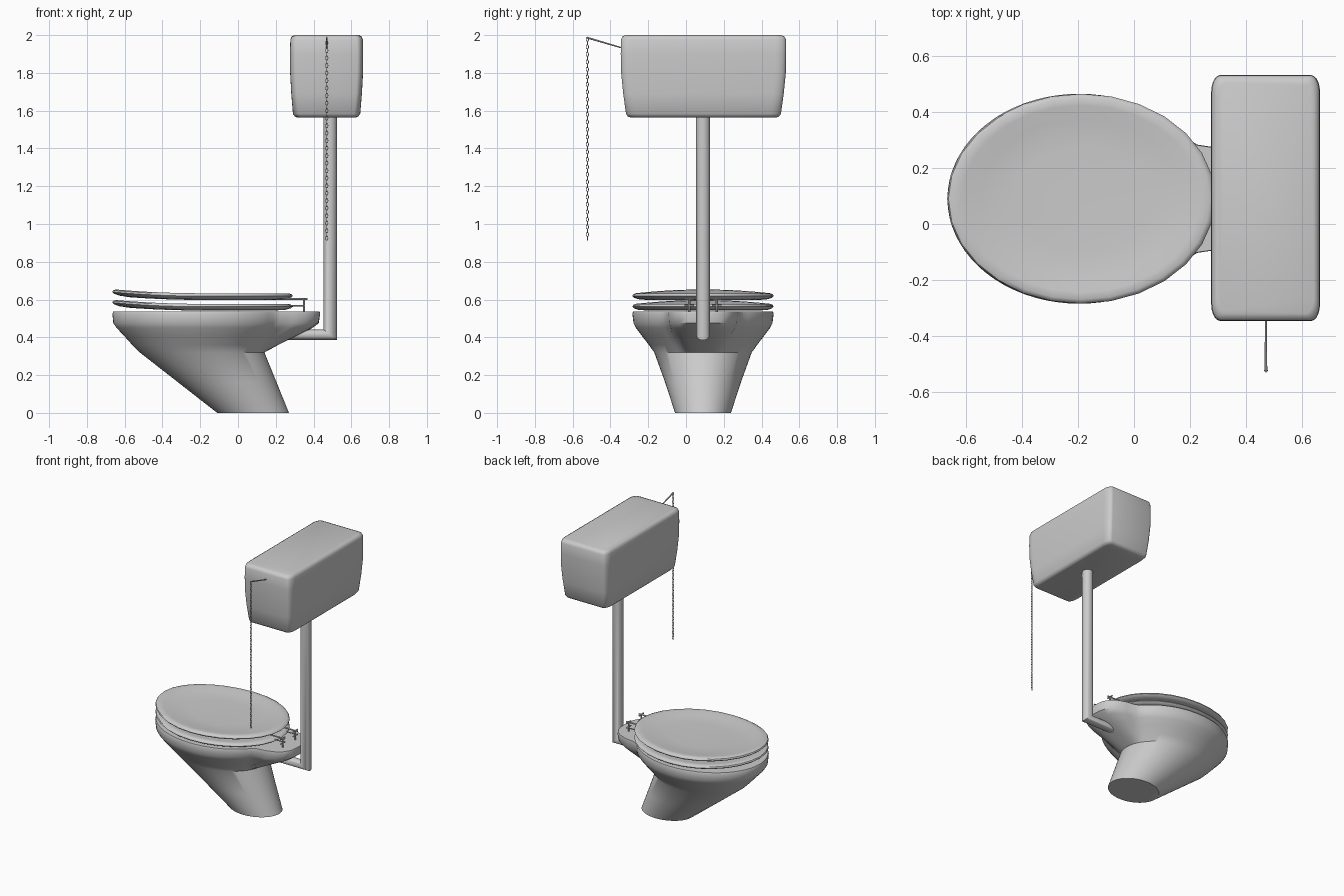
import bpy, bmesh, math
from mathutils import Vector

if "Cube" in bpy.data.objects:
    bpy.data.objects.remove(bpy.data.objects["Cube"])

YC = 0.09  # symmetry plane of bowl, seat and pipe


def finish(name, bm, angle=40):
    bmesh.ops.recalc_face_normals(bm, faces=bm.faces)
    me = bpy.data.meshes.new(name)
    bm.to_mesh(me)
    bm.free()
    ob = bpy.data.objects.new(name, me)
    bpy.context.collection.objects.link(ob)
    bpy.ops.object.select_all(action='DESELECT')
    ob.select_set(True)
    bpy.context.view_layer.objects.active = ob
    bpy.ops.object.shade_smooth_by_angle(angle=math.radians(angle))
    return ob


def skin(bm, rings, closed=False):
    """Join successive rings of points; cap the ends or close into a tube."""
    vs = [[bm.verts.new(p) for p in r] for r in rings]
    n = len(vs[0])
    pairs = list(zip(vs, vs[1:])) + ([(vs[-1], vs[0])] if closed else [])
    for a, b in pairs:
        for i in range(n):
            j = (i + 1) % n
            bm.faces.new((a[i], a[j], b[j], b[i]))
    if not closed:
        bm.faces.new(vs[0])
        bm.faces.new(vs[-1])


def loft(name, rings, closed=False, angle=40):
    bm = bmesh.new()
    skin(bm, rings, closed)
    return finish(name, bm, angle)


def rod(bm, p, q, r, n=8, r2=None):
    p, q = Vector(p), Vector(q)
    d = (q - p).normalized()
    u = d.orthogonal().normalized()
    v = d.cross(u)
    skin(bm, [[c + rr * (math.cos(t) * u + math.sin(t) * v)
               for t in [math.tau * i / n for i in range(n)]]
              for c, rr in ((p, r), (q, r2 or r))])


# Bowl: ellipse sections merged with a rear shelf, then down into the basin
def bowl_ring(z, x0, x1, ry, shelf=None, n=72):
    cx, rx = (x0 + x1) / 2, (x1 - x0) / 2
    pts = []
    for i in range(n):
        t = math.tau * i / n
        dx, dy = rx * math.cos(t), ry * math.sin(t)
        k = 1.0
        if shelf and dx > 0:
            end, w = shelf
            for s in range(400):
                r = 1 + s * 0.004
                if abs((cx + r * dx - 0.1) / (end - 0.1)) ** 3 + abs(r * dy / w) ** 3 <= 1:
                    k = r
        pts.append((cx + k * dx, YC + k * dy, z))
    return pts


loft("bowl", [
    bowl_ring(0.0, -0.11, 0.27, 0.148),
    bowl_ring(0.16, -0.315, 0.205, 0.20),
    bowl_ring(0.32, -0.52, 0.14, 0.258),
    bowl_ring(0.36, -0.56, 0.17, 0.287, (0.215, 0.12)),
    bowl_ring(0.41, -0.605, 0.215, 0.325, (0.315, 0.155)),
    bowl_ring(0.45, -0.643, 0.25, 0.355, (0.395, 0.18)),
    bowl_ring(0.475, -0.66, 0.268, 0.368, (0.428, 0.192)),
    bowl_ring(0.525, -0.665, 0.275, 0.374, (0.436, 0.197)),
    bowl_ring(0.537, -0.66, 0.272, 0.37, (0.433, 0.195)),
    bowl_ring(0.537, -0.57, 0.17, 0.28),
    bowl_ring(0.50, -0.56, 0.16, 0.27),
    bowl_ring(0.36, -0.44, 0.06, 0.18),
    bowl_ring(0.26, -0.30, -0.02, 0.10)])


# Seat and lid: dished ovals whose front edge lifts slightly
def oval_ring(s, z, n=28):
    pts = []
    for i in range(n):
        t = math.tau * i / n
        x, y = 0.478 * s * math.cos(t), 0.374 * s * math.sin(t)
        lift = 0.022 * (x / 0.478) ** 2 if x < 0 else 0
        pts.append((x - 0.188, YC + y, z + lift))
    return pts


lid = [(0.02, 0.618), (0.5, 0.618), (0.76, 0.622), (0.89, 0.632), (0.96, 0.633), (0.99, 0.627),
       (1.0, 0.618), (0.98, 0.61), (0.92, 0.602), (0.8, 0.598), (0.4, 0.598), (0.02, 0.598)]
loft("lid", [oval_ring(s, z) for s, z in lid])
seat = [(0.62, 0.566)] + [(s, z - 0.056) for s, z in lid[2:10]] + [(0.64, 0.545)]
loft("seat", [oval_ring(s, z) for s, z in seat], closed=True)

# Hinges: a post and two arms each side
for side, y in (("left", YC + 0.073), ("right", YC - 0.073)):
    bm = bmesh.new()
    rod(bm, (0.35, y, 0.53), (0.35, y, 0.602), 0.006)
    rod(bm, (0.20, y, 0.602), (0.368, y, 0.602), 0.005)
    rod(bm, (0.20, y + 0.015, 0.568), (0.355, y + 0.015, 0.568), 0.004)
    for z in (0.568, 0.602):
        rod(bm, (0.35, y - 0.025, z), (0.35, y + 0.025, z), 0.005)
    finish("hinge_" + side, bm)

# Flush pipe with a mitred elbow
A = [math.tau * i / 24 for i in range(24)]
loft("flush_pipe", [
    [(0.15, YC + 0.037 * math.cos(a), 0.413 + 0.028 * math.sin(a)) for a in A],
    [(0.488 - 0.036 * math.sin(a), YC + 0.037 * math.cos(a), 0.413 + 0.028 * math.sin(a)) for a in A],
    [(0.488 - 0.036 * math.sin(a), YC + 0.037 * math.cos(a), 1.60) for a in A]])


# Cistern: rounded rectangles tapering to the bottom
def tank_ring(z, hx, hy, cx=0.032, cy=0.06, seg=5):
    pts = []
    for q, (sx, sy) in enumerate(((1, 1), (-1, 1), (-1, -1), (1, -1))):
        for i in range(seg + 1):
            t = math.pi / 2 * (q + i / seg)
            pts.append((0.469 + sx * (hx - cx) + cx * math.cos(t),
                        0.0925 + sy * (hy - cy) + cy * math.sin(t), z))
    return pts


loft("cistern", [tank_ring(*r) for r in (
    (1.564, 0.155, 0.385), (1.569, 0.168, 0.40), (1.583, 0.178, 0.41), (1.69, 0.187, 0.425),
    (1.80, 0.193, 0.436), (1.90, 0.194, 0.438), (1.975, 0.192, 0.437),
    (1.992, 0.186, 0.43), (2.0, 0.172, 0.412))], angle=50)

# Flush lever
bm = bmesh.new()
rod(bm, (0.47, -0.30, 1.921), (0.47, -0.525, 1.987), 0.003, r2=0.005)
finish("flush_lever", bm)

# Pull chain: oval links turned alternately
bm = bmesh.new()
COUNT, TOP, BOTTOM = 54, 1.978, 0.925
for k in range(COUNT):
    zc = TOP + (BOTTOM - TOP) * k / (COUNT - 1)
    rings = []
    for i in range(10):
        t = math.tau * i / 10
        ring = []
        for j in range(5):
            m = math.tau * j / 5
            rr = 0.0022 * math.cos(m)
            u, h, w = (0.006 + rr) * math.cos(t), (0.0115 + rr) * math.sin(t), 0.0022 * math.sin(m)
            ox, oy = (u, w) if k % 2 else (w, u)
            ring.append((0.47 + ox, -0.522 + oy, zc + h))
        rings.append(ring)
    skin(bm, rings, closed=True)
finish("pull_chain", bm, 60)
